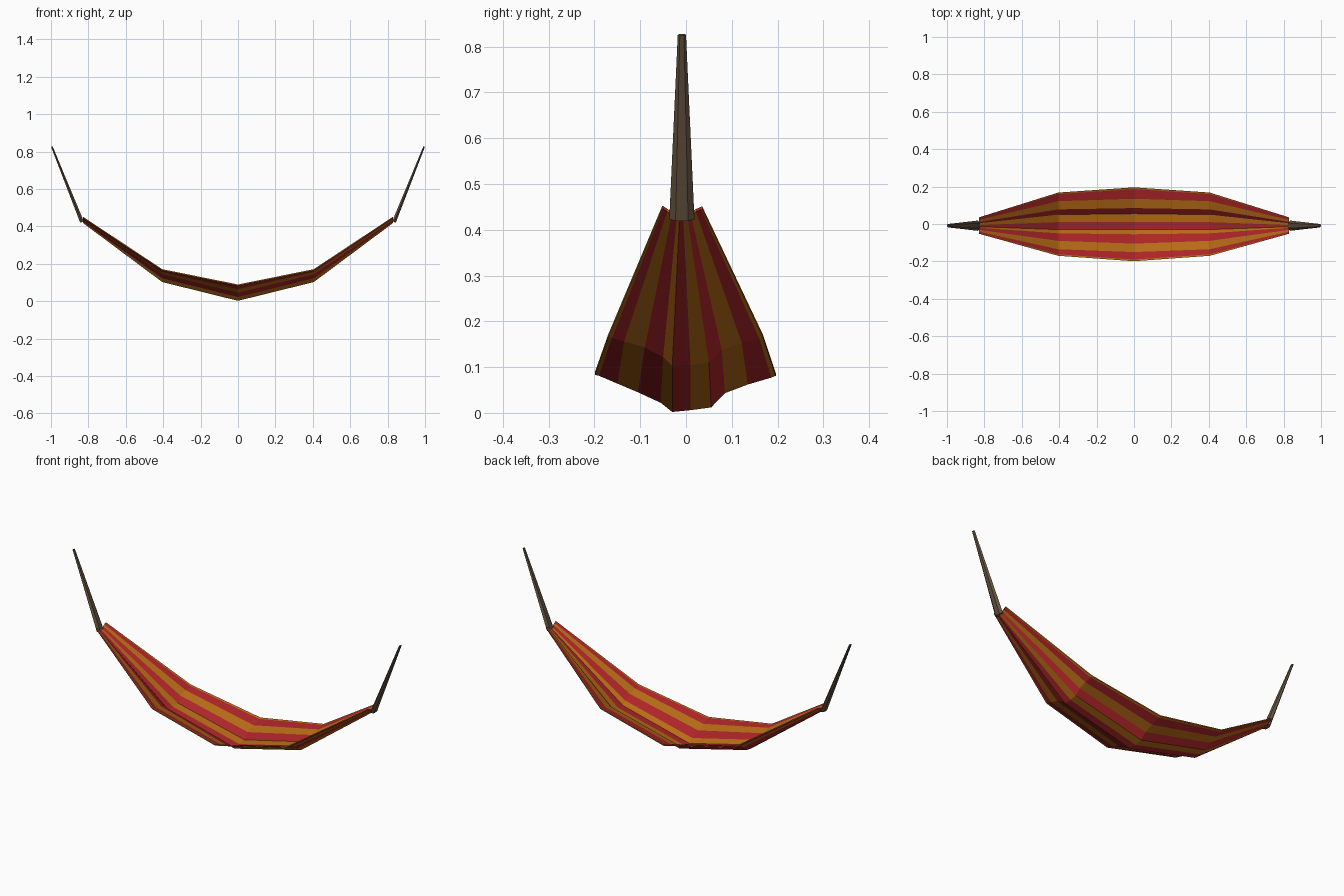
import bpy, bmesh
from math import cos, sin, pi
from mathutils import Vector

if "Cube" in bpy.data.objects:
    bpy.data.objects.remove(bpy.data.objects["Cube"])


def material(name, rgb):
    m = bpy.data.materials.new(name)
    m.diffuse_color = (*rgb, 1)
    m.use_nodes = True
    m.node_tree.nodes["Principled BSDF"].inputs["Base Color"].default_value = m.diffuse_color
    return m


red = material("red_cloth", (0.42, 0.018, 0.022))
yellow = material("yellow_cloth", (0.48, 0.15, 0.008))
brown = material("rope_brown", (0.13, 0.085, 0.05))


def make_object(name, bm, mats):
    bmesh.ops.recalc_face_normals(bm, faces=bm.faces[:])
    me = bpy.data.meshes.new(name)
    bm.to_mesh(me)
    bm.free()
    for m in mats:
        me.materials.append(m)
    ob = bpy.data.objects.new(name, me)
    bpy.context.collection.objects.link(ob)
    return ob


# Cross-sections (y, z) at the middle and a quarter out, points on stripe borders
mid = [(-.199, .083), (-.190, .081), (-.15, .064), (-.105, .045), (-.055, .022), (-.03, .002),
       (.01, .006), (.055, .012), (.085, .043), (.135, .062), (.186, .077), (.196, .081)]
quarter = [(-.170, .165), (-.162, .163), (-.135, .156), (-.09, .143), (-.05, .122), (-.03, .102),
           (.01, .104), (.05, .11), (.078, .138), (.122, .152), (.160, .162), (.168, .165)]
end = [(y * 0.22 - 0.008, .418 + z * 0.34) for y, z in mid]
stations = [(-.83, end), (-.405, quarter), (0, mid), (.405, quarter), (.83, end)]

# Striped cloth with yellow hems, built as a thin closed sheet
bm = bmesh.new()
rows = []
for x, section in stations:
    low = [bm.verts.new((x, y, z)) for y, z in section]
    high = [bm.verts.new((x, y, z + 0.006)) for y, z in section]
    rows.append(low + high[::-1])
n = len(mid)
for a, b in zip(rows, rows[1:]):
    for i in range(2 * n):
        j = (i + 1) % (2 * n)
        f = bm.faces.new((a[i], a[j], b[j], b[i]))
        k = i if i < n else 2 * n - 2 - i
        hem = k in (-1, 0, n - 2, n - 1)
        f.material_index = 1 if hem or k % 2 == 0 else 0
for row in (rows[0], rows[-1]):
    for i in range(n - 1):
        f = bm.faces.new((row[i], row[i + 1], row[2 * n - 2 - i], row[2 * n - 1 - i]))
        f.material_index = 1 if i in (0, n - 2) or i % 2 == 0 else 0
make_object("hammock_cloth", bm, [red, yellow])


# Tapered six-sided ropes, flattened along the run of the hammock
def rope(name, side):
    bm = bmesh.new()
    axis = Vector((side * .161, 0, .405)).normalized()
    across = Vector((axis.z, 0, -axis.x))
    rings = []
    for x, z, wy, wt in ((.834, .423, .0275, .012), (.995, .826, .009, .005)):
        c = Vector((side * x, -.009, z))
        rings.append([bm.verts.new(c + Vector((0, wy * cos(t), 0)) + across * wt * sin(t))
                      for t in (i * pi / 3 for i in range(6))])
    a, b = rings
    for i in range(6):
        j = (i + 1) % 6
        bm.faces.new((a[i], a[j], b[j], b[i]))
    bm.faces.new(a)
    bm.faces.new(b)
    make_object(name, bm, [brown])


rope("right_rope", 1)
rope("left_rope", -1)
